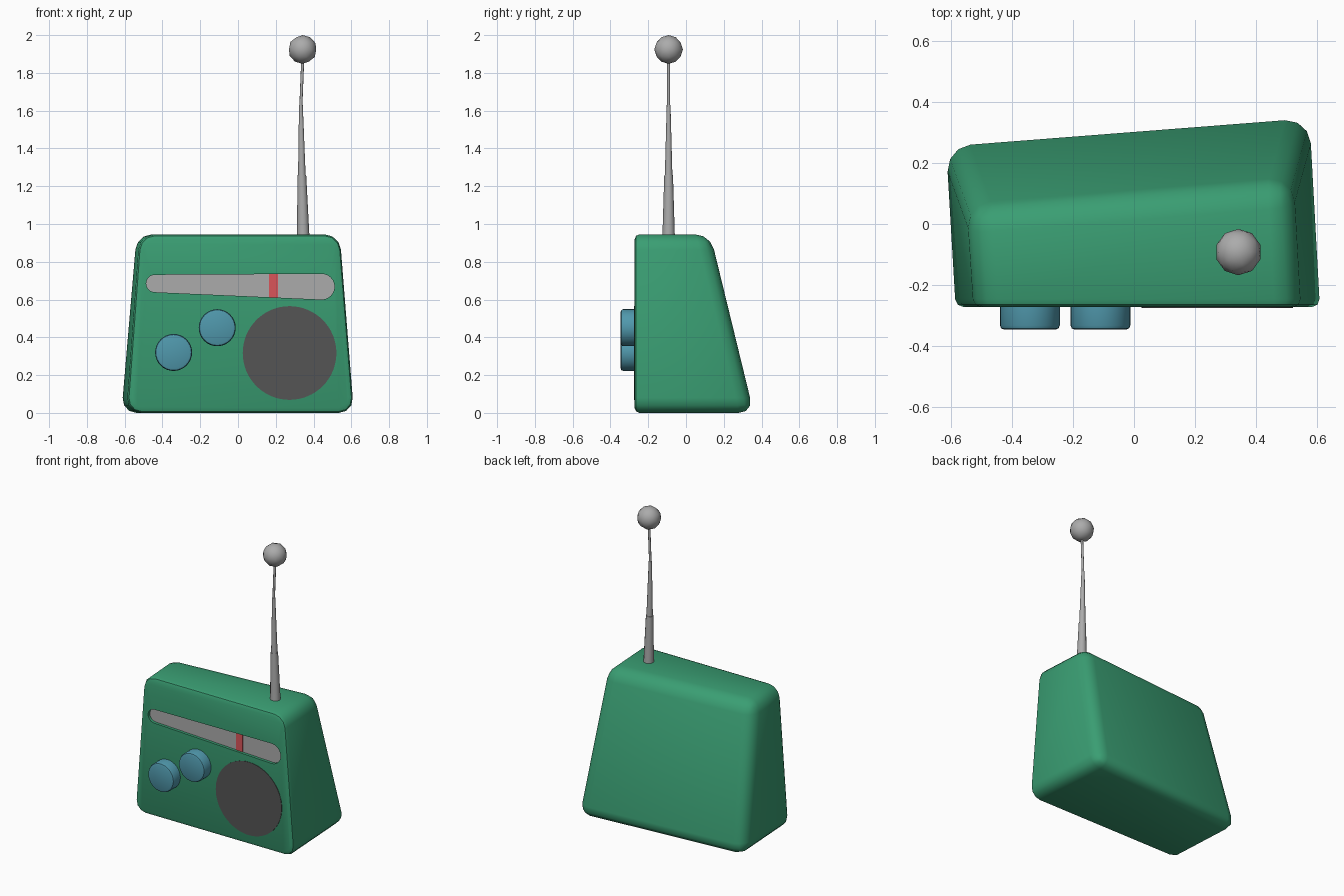
import bpy, bmesh, math
from mathutils import Vector

if "Cube" in bpy.data.objects:
    bpy.data.objects.remove(bpy.data.objects["Cube"])


def mat(name, r, g, b):
    m = bpy.data.materials.new(name)
    m.diffuse_color = (r, g, b, 1)
    m.use_nodes = True
    m.node_tree.nodes["Principled BSDF"].inputs["Base Color"].default_value = m.diffuse_color
    return m


GREEN = mat("green", 0.042, 0.342, 0.171)
BLUE = mat("blue", 0.080, 0.314, 0.413)
GREY = mat("light grey", 0.41, 0.41, 0.41)
DARK = mat("dark grey", 0.089, 0.089, 0.089)
RED = mat("red", 0.70, 0.090, 0.10)
FRONT = -0.272


def make(name, bm, material):
    bmesh.ops.recalc_face_normals(bm, faces=bm.faces)
    me = bpy.data.meshes.new(name)
    bm.to_mesh(me)
    bm.free()
    ob = bpy.data.objects.new(name, me)
    bpy.context.collection.objects.link(ob)
    me.materials.append(material)
    return ob


def smooth(ob, angle=40):
    bpy.ops.object.select_all(action='DESELECT')
    ob.select_set(True)
    bpy.context.view_layer.objects.active = ob
    bpy.ops.object.shade_smooth_by_angle(angle=math.radians(angle))


def prism(name, outline, y0, y1, material):
    """Extrude an x-z outline from y0 to y1."""
    bm = bmesh.new()
    f = bm.faces.new([bm.verts.new((x, y0, z)) for x, z in outline])
    ext = bmesh.ops.extrude_face_region(bm, geom=[f])
    for v in ext["geom"]:
        if isinstance(v, bmesh.types.BMVert):
            v.co.y = y1
    return make(name, bm, material)


def circle(cx, cz, r, n):
    return [(cx + r * math.cos(2 * math.pi * i / n), cz + r * math.sin(2 * math.pi * i / n))
            for i in range(n)]


# body: skewed box, wide bevels at the sides and back, a narrow one round the front
bm = bmesh.new()
low = [(-0.59, FRONT), (0.615, FRONT), (0.58, 0.365), (-0.622, 0.272)]
high = [(-0.52, FRONT), (0.54, FRONT), (0.517, 0.135), (-0.542, 0.05)]
a = [bm.verts.new((x, y, 0)) for x, y in low]
b = [bm.verts.new((x, y, 0.945)) for x, y in high]
bm.faces.new(a)
bm.faces.new(b)
for i in range(4):
    j = (i + 1) % 4
    bm.faces.new((a[i], a[j], b[j], b[i]))
bmesh.ops.recalc_face_normals(bm, faces=bm.faces)


def on_front(e):
    return all(abs(v.co.y - FRONT) < 1e-4 for v in e.verts)


bmesh.ops.bevel(bm, geom=[e for e in bm.edges if not on_front(e)], offset=0.08,
                segments=3, profile=0.5, affect='EDGES', clamp_overlap=True)
bmesh.ops.bevel(bm, geom=[e for e in bm.edges if on_front(e)], offset=0.026,
                segments=2, profile=0.5, affect='EDGES', clamp_overlap=True)
body = make("body", bm, GREEN)

# dial window: tapered slot with round ends, recessed into the front
slot = []
for cx, cz, r, start in ((0.443, 0.668, 0.068, -90), (-0.44, 0.685, 0.046, 90)):
    for i in range(13):
        t = math.radians(start + i * 15)
        slot.append((cx + r * math.cos(t), cz + r * math.sin(t)))
cutter = prism("dial_cutter", slot, -0.4, -0.250, GREEN)
cutter.hide_render = True
mod = body.modifiers.new("dial_slot", 'BOOLEAN')
mod.object = cutter
mod.operation = 'DIFFERENCE'
mod.solver = 'EXACT'
bpy.context.view_layer.objects.active = body
bpy.ops.object.modifier_apply(modifier=mod.name)
bpy.data.objects.remove(cutter)
smooth(body)
prism("dial_face", slot, -0.253, -0.247, GREY)
prism("dial_marker", [(0.163, 0.611), (0.213, 0.609), (0.213, 0.734), (0.163, 0.734)],
      -0.256, -0.248, RED)

# speaker disc
prism("speaker", circle(0.273, 0.317, 0.248, 64), FRONT - 0.003, FRONT + 0.002, DARK)

# knobs with a bevelled front rim
for name, x, z in (("tuning_knob", -0.341, 0.32), ("volume_knob", -0.11, 0.451)):
    knob = prism(name, circle(x, z, 0.098, 32), -0.26, -0.346, BLUE)
    bm = bmesh.new()
    bm.from_mesh(knob.data)
    rim = [e for e in bm.edges if all(v.co.y < -0.34 for v in e.verts)]
    bmesh.ops.bevel(bm, geom=rim, offset=0.014, segments=2, profile=0.5, affect='EDGES')
    bm.to_mesh(knob.data)
    bm.free()
    smooth(knob)

# telescopic antenna: three tapered sections, slightly bent
path = [(0.346, 0.90), (0.338, 1.26), (0.333, 1.63), (0.343, 1.88)]
radii = [(0.034, 0.023), (0.020, 0.010), (0.008, 0.008)]
for i, (r1, r2) in enumerate(radii):
    p = Vector((path[i][0], -0.092, path[i][1]))
    q = Vector((path[i + 1][0], -0.092, path[i + 1][1]))
    bm = bmesh.new()
    bmesh.ops.create_cone(bm, cap_ends=True, segments=12, radius1=r1, radius2=r2,
                          depth=(q - p).length)
    rod = make(f"antenna_section_{i + 1}", bm, GREY)
    rod.location = (p + q) / 2
    rod.rotation_mode = 'QUATERNION'
    rod.rotation_quaternion = (q - p).to_track_quat('Z', 'Y')
    smooth(rod)

# antenna ball
bm = bmesh.new()
bmesh.ops.create_icosphere(bm, subdivisions=2, radius=0.076)
ball = make("antenna_ball", bm, GREY)
ball.location = (0.342, -0.092, 1.924)
smooth(ball, 60)
